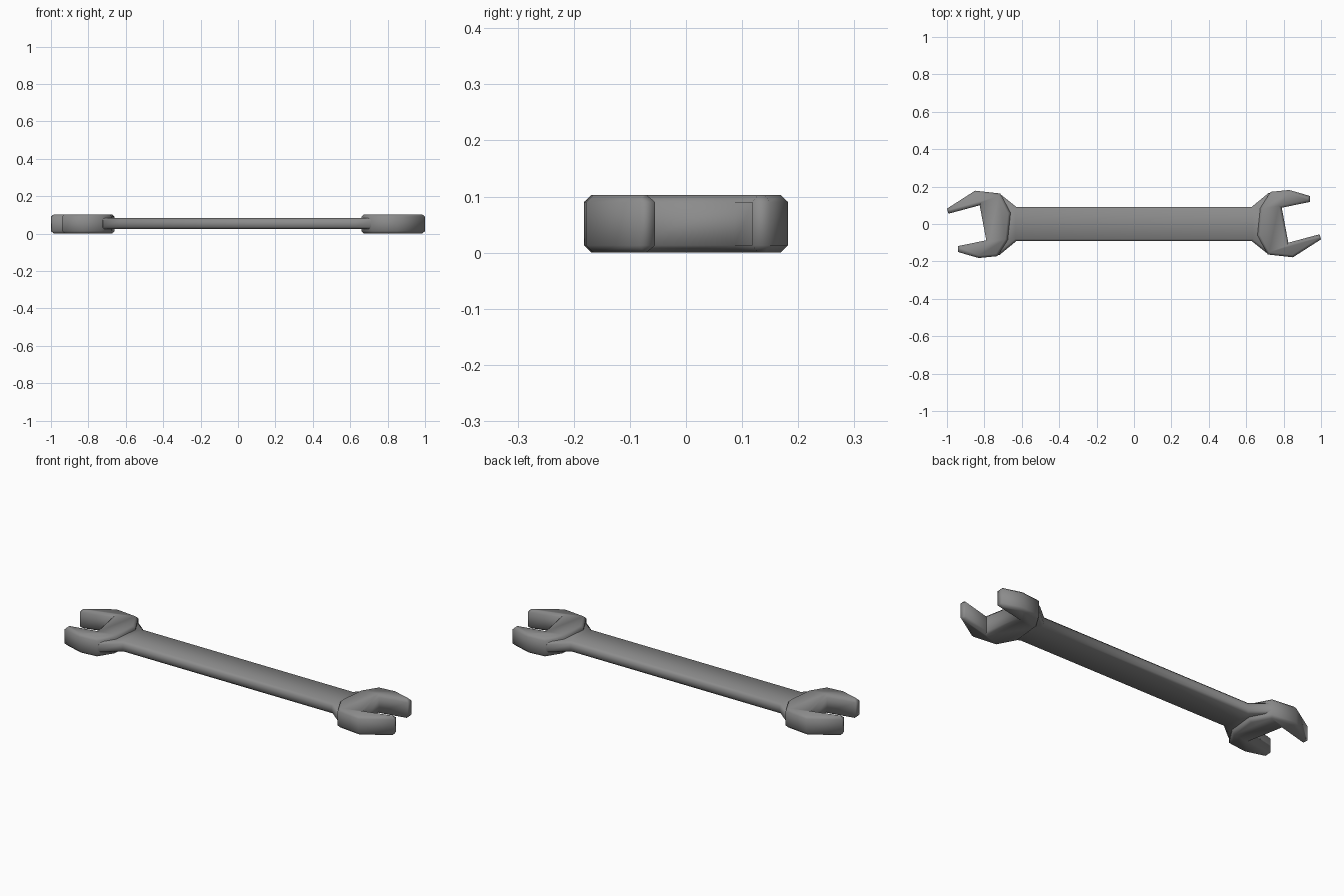
import bpy, bmesh, math
from mathutils import Matrix

cube = bpy.data.objects.get("Cube")
if cube:
    bpy.data.objects.remove(cube, do_unlink=True)

# Single steel colour
steel = bpy.data.materials.new("grey steel")
steel.use_nodes = True
GREY = (0.26, 0.26, 0.26, 1)
steel.diffuse_color = GREY
steel.node_tree.nodes["Principled BSDF"].inputs["Base Color"].default_value = GREY


def chamfered_plate(name, outline, bottom, top, chamfer, turn=0, smooth=60):
    """Extrude a flat outline and chamfer its upper and lower rims."""
    bm = bmesh.new()
    face = bm.faces.new([bm.verts.new((x, y, bottom)) for x, y in outline])
    raised = bmesh.ops.extrude_face_region(bm, geom=[face])["geom"]
    for v in raised:
        if isinstance(v, bmesh.types.BMVert):
            v.co.z = top
    bmesh.ops.recalc_face_normals(bm, faces=bm.faces)
    rims = [e for e in bm.edges if abs(e.verts[0].co.z - e.verts[1].co.z) < 1e-5]
    bmesh.ops.bevel(bm, geom=rims, offset=chamfer, segments=1,
                    affect='EDGES', profile=0.5, clamp_overlap=False)
    bmesh.ops.rotate(bm, verts=bm.verts, cent=(0, 0, 0),
                     matrix=Matrix.Rotation(turn, 3, 'Z'))
    mesh = bpy.data.meshes.new(name)
    bm.to_mesh(mesh)
    bm.free()
    mesh.materials.append(steel)
    obj = bpy.data.objects.new(name, mesh)
    bpy.context.collection.objects.link(obj)
    bpy.ops.object.select_all(action='DESELECT')
    obj.select_set(True)
    bpy.context.view_layer.objects.active = obj
    bpy.ops.object.shade_smooth_by_angle(angle=math.radians(smooth))
    return obj


# Handle bar, flaring into both heads
half = [(0.63, -0.092), (0.715, -0.16), (0.75, -0.13),
        (0.75, 0.13), (0.722, 0.168), (0.63, 0.092)]
handle = half + [(-x, -y) for x, y in half]
chamfered_plate("handle", handle, 0.024, 0.082, 0.012, smooth=50)

# Open jaw heads, tilted to the handle; the second is turned half round
jaw = [(0.94, 0.15), (0.83, 0.182), (0.73, 0.172), (0.675, 0.085),
       (0.66, -0.06), (0.715, -0.163), (0.85, -0.178), (1.0, -0.082),
       (0.992, -0.055), (0.825, -0.10), (0.79, 0.087), (0.94, 0.118)]
for side, turn in (("left", 0), ("right", math.pi)):
    chamfered_plate(side + "_jaw_head", jaw, 0, 0.103, 0.013, turn)
